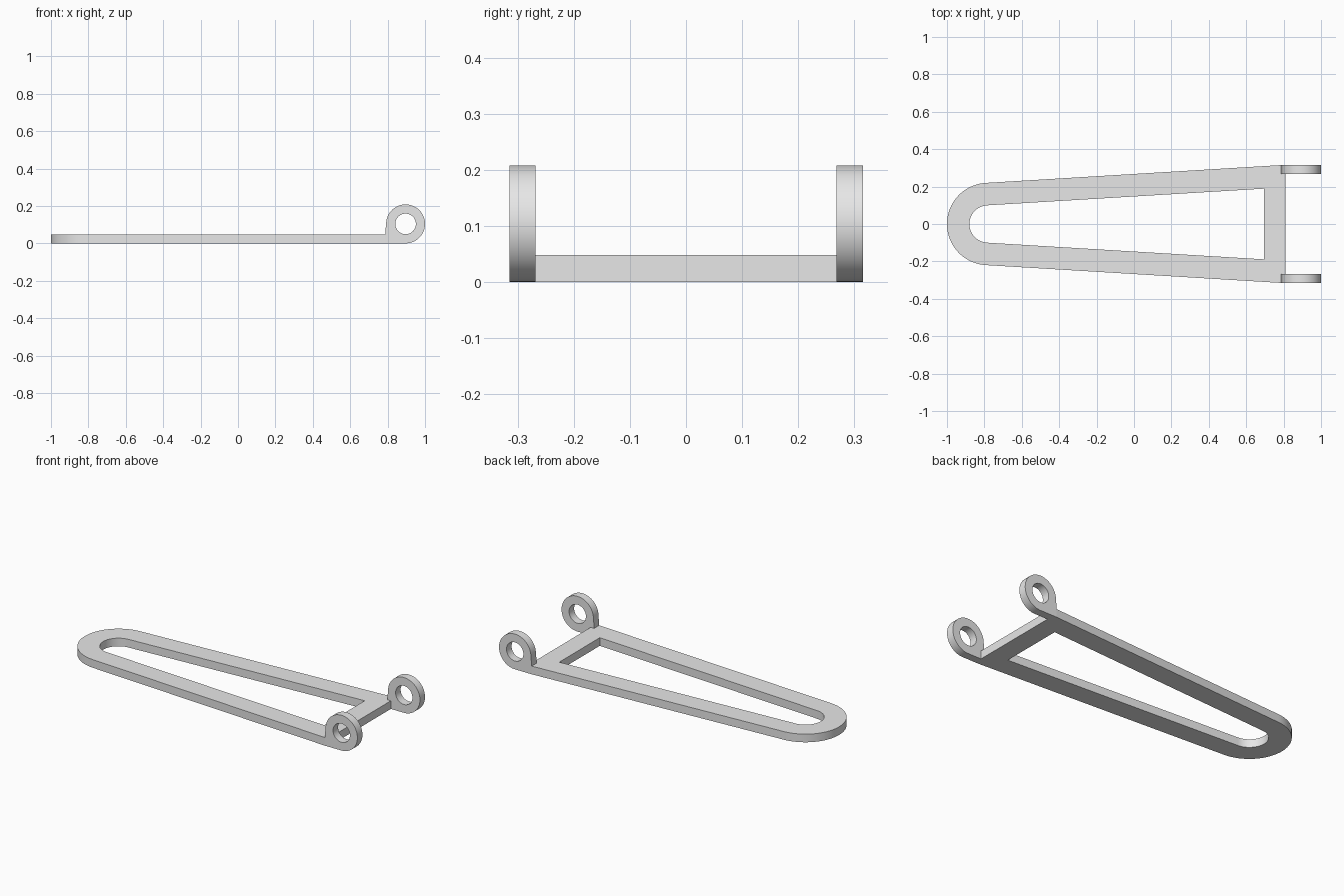
import bpy, bmesh, math
from mathutils import Vector

cube = bpy.data.objects.get("Cube")
if cube:
    bpy.data.objects.remove(cube)

grey = bpy.data.materials.new("plain_grey")
grey.use_nodes = True
colour = (0.8, 0.8, 0.8, 1)
grey.diffuse_color = colour
grey.node_tree.nodes["Principled BSDF"].inputs["Base Color"].default_value = colour

THICK = 0.048        # plate thickness
LUG_IN, LUG_OUT = 0.268, 0.315   # lug width range in y
LUG_X = 0.787        # where the lugs join the plate


def arc(cx, cy, r, start, end, n):
    """Points on an arc, angles in degrees."""
    angles = [math.radians(start + (end - start) * i / n) for i in range(n + 1)]
    return [(cx + r * math.cos(a), cy + r * math.sin(a)) for a in angles]


def extruded(name, loops, place, direction):
    """Fill an outline with its hole, then extrude it into a solid."""
    bm = bmesh.new()
    edges = []
    for loop in loops:
        verts = [bm.verts.new(place(*p)) for p in loop]
        edges += [bm.edges.new((v, verts[i - 1])) for i, v in enumerate(verts)]
    bmesh.ops.triangle_fill(bm, edges=edges, use_beauty=True)
    out = bmesh.ops.extrude_face_region(bm, geom=bm.faces[:], use_keep_orig=True)
    moved = [g for g in out["geom"] if isinstance(g, bmesh.types.BMVert)]
    bmesh.ops.translate(bm, verts=moved, vec=Vector(direction))
    bmesh.ops.recalc_face_normals(bm, faces=bm.faces[:])
    mesh = bpy.data.meshes.new(name)
    bm.to_mesh(mesh)
    bm.free()
    mesh.materials.append(grey)
    obj = bpy.data.objects.new(name, mesh)
    bpy.context.collection.objects.link(obj)
    bpy.ops.object.select_all(action="DESELECT")
    obj.select_set(True)
    bpy.context.view_layer.objects.active = obj
    bpy.ops.object.shade_smooth_by_angle(angle=math.radians(30))
    return obj


# Tapered frame: round nose, straight arms, crossbar notched for the lugs
taper = 3.43
outer = arc(-0.78, 0, 0.22, 90 + taper, 270 - taper, 40)
outer += [(LUG_X, -LUG_OUT), (LUG_X, -LUG_IN), (0.81, -LUG_IN),
          (0.81, LUG_IN), (LUG_X, LUG_IN), (LUG_X, LUG_OUT)]
inner = arc(-0.78, 0, 0.1, 90 + taper, 270 - taper, 40)
inner += [(0.695, -0.189), (0.695, 0.189)]
extruded("tapered_frame", [outer, inner], lambda x, y: (x, y, 0), (0, 0, THICK))

# Pivot lugs: an eye with a foot running into the frame
cx, r = 0.896, 0.104
eye = arc(cx, r, r, -90, 176, 56) + [(LUG_X, THICK), (LUG_X, 0)]
hole = arc(cx, r, 0.055, 0, 352.5, 47)
for name, y in (("left_lug", LUG_IN), ("right_lug", -LUG_OUT)):
    extruded(name, [eye, hole], lambda x, z: (x, y, z), (0, LUG_OUT - LUG_IN, 0))
